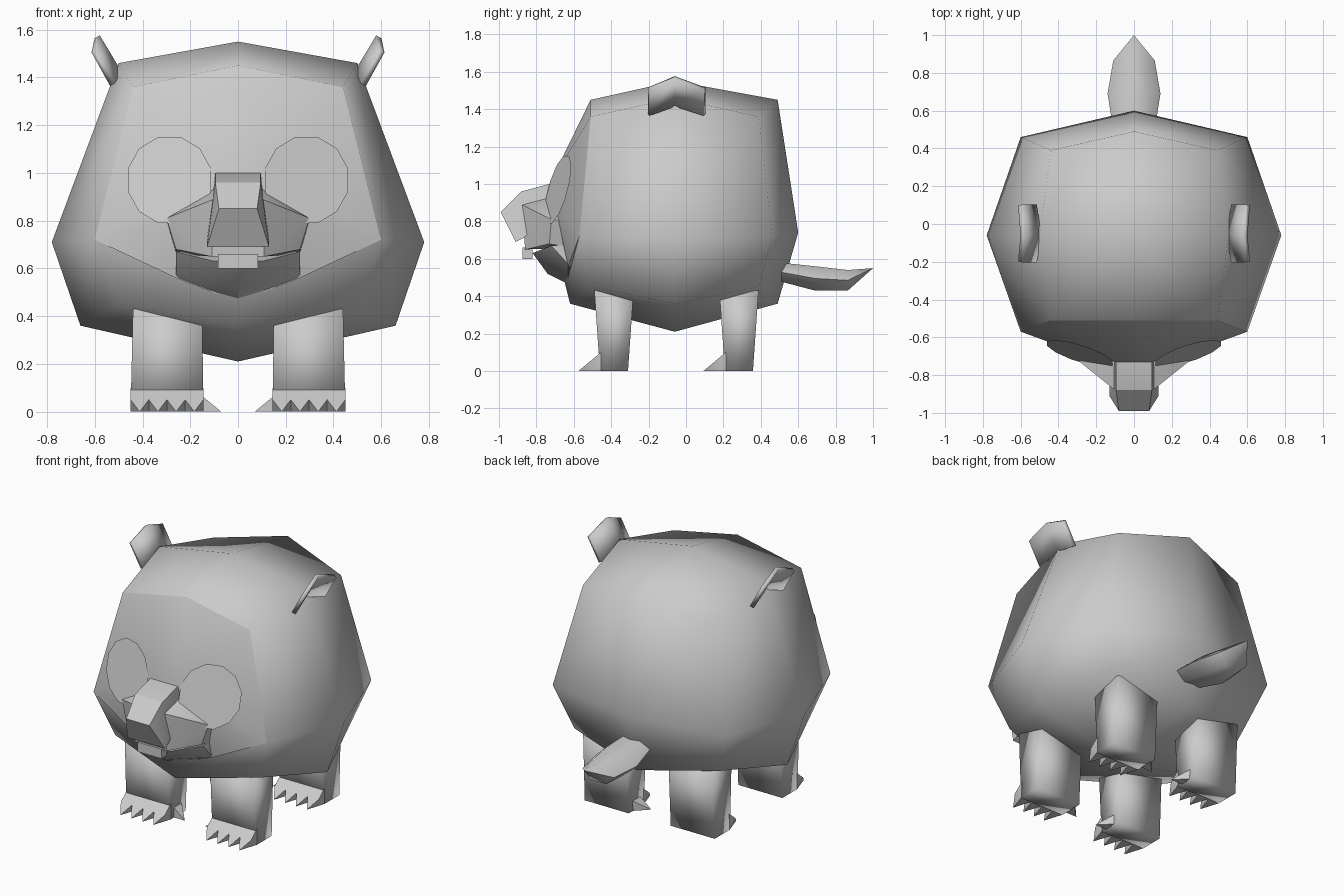
import bpy, bmesh
from math import sin, cos, pi, radians

if "Cube" in bpy.data.objects:
    bpy.data.objects.remove(bpy.data.objects["Cube"])


def finish(name, bm, angle=None):
    bmesh.ops.recalc_face_normals(bm, faces=bm.faces[:])
    me = bpy.data.meshes.new(name)
    bm.to_mesh(me)
    bm.free()
    ob = bpy.data.objects.new(name, me)
    bpy.context.collection.objects.link(ob)
    if angle:
        bpy.ops.object.select_all(action='DESELECT')
        ob.select_set(True)
        bpy.context.view_layer.objects.active = ob
        bpy.ops.object.shade_smooth_by_angle(angle=radians(angle))
    return ob


def mesh(name, verts, faces, angle=None):
    bm = bmesh.new()
    vs = [bm.verts.new(v) for v in verts]
    for f in faces:
        bm.faces.new([vs[i] for i in f])
    return finish(name, bm, angle)


def hull(name, pts, angle=None):
    bm = bmesh.new()
    for p in pts:
        bm.verts.new(p)
    r = bmesh.ops.convex_hull(bm, input=bm.verts[:])
    junk = {g for g in r['geom_interior'] + r['geom_unused'] if isinstance(g, bmesh.types.BMVert)}
    bmesh.ops.delete(bm, geom=list(junk), context='VERTS')
    return finish(name, bm, angle)


def both(pts):
    """Add the mirror image of every point across x = 0."""
    return pts + [(-x, y, z) for x, y, z in pts if x]


# Body: three rings of eight points, quad caps with a pole (a once-divided cube)
def ring(front, fcorner, side, bcorner, back):
    m = lambda p: (-p[0], p[1], p[2])
    return [front, fcorner, side, bcorner, back, m(bcorner), m(side), m(fcorner)]


rings = [
    ring((0, -.62, .36), (.5, -.5, .45), (.66, -.06, .36), (.5, .39, .45), (0, .49, .36)),
    ring((0, -.71, .72), (.6, -.57, .72), (.78, -.06, .71), (.6, .46, .72), (0, .6, .74)),
    ring((0, -.51, 1.45), (.44, -.51, 1.36), (.5, -.06, 1.46), (.44, .39, 1.36), (0, .49, 1.45)),
]
verts = sum(rings, []) + [(0, -.06, .21), (0, -.06, 1.55)]
faces = [(r * 8 + i, r * 8 + (i + 1) % 8, r * 8 + 8 + (i + 1) % 8, r * 8 + 8 + i)
         for r in range(2) for i in range(8)]
for base, pole in ((0, 24), (16, 25)):
    faces += [(pole, base + i, base + i + 1, base + (i + 2) % 8) for i in (0, 2, 4, 6)]
mesh("body", verts, faces, 80)

# Face plate bulging from the body towards the snout
hull("face", both([(.44, -.51, 1.36), (0, -.51, 1.45), (.095, -.73, 1.0), (.3, -.68, .8),
                   (.6, -.57, .72), (.26, -.63, .56), (0, -.63, .46)]), 60)

# Snout, split into upper muzzle and lower jaw
hull("muzzle", both([(.1, -.88, .89), (.3, -.72, .81), (.3, -.6, .8), (.26, -.73, .68),
                     (.11, -.86, .65), (.26, -.6, .66), (.1, -.65, .95)]), 35)
hull("jaw", both([(.26, -.72, .67), (.1, -.82, .63), (.26, -.62, .56), (0, -.74, .52),
                  (0, -.62, .46), (.26, -.58, .68)]), 35)
hull("nose_bridge", both([(.095, -.73, 1.0), (.095, -.88, .96), (.08, -.99, .85),
                          (.13, -.91, .69), (.13, -.87, .71), (.11, -.7, .86),
                          (.095, -.62, 1.0)]), 20)
hull("front_teeth", both([(.083, y, z) for y in (-.82, -.875) for z in (.60, .66)]))

# Legs with four front claws and one inner claw each
def leg(label, s, yc):
    top = [(s * x, yc + y, .43) for x in (.15, .44) for y in (-.105, .105)]
    foot = [(s * x, yc + y, 0) for x in (.145, .45) for y in (-.075, .075)]
    hull(label + "_leg", top + foot, 100)
    w = .305 / 4
    yf = yc - .07
    for i in range(4):
        a, b = s * (.145 + i * w), s * (.145 + (i + 1) * w)
        hull(f"{label}_claw_{i + 1}",
             [(x, y, z) for x in (a, b) for y, z in ((yf, 0), (yf, .1), (yf - .06, .05))]
             + [((a + b) / 2, yc - .19, 0)], 30)
    hull(label + "_inner_claw",
         [(s * .15, yc + y, z) for y in (-.04, .04) for z in (0, .065)] + [(s * .07, yc - .04, 0)])


for s, side in ((1, "left"), (-1, "right")):
    leg("front_" + side, s, -.385)
    leg("hind_" + side, s, .283)

    # Eye: tilted flat twelve-sided disc
    disc = []
    for i in range(12):
        t = 2 * pi * (i + .5) / 12
        dx, dz = .18 * cos(t), .187 * sin(t)
        disc.append((s * (.287 + dx), -.685 + .3 * dx + .25 * dz, .97 + dz))
    mesh("eye_" + side, disc, [range(12)])

    # Ear: thin cupped flap
    ear = [(s * x, y, z) for x, y, z in
           [(.525, -.2, 1.37), (.5, -.06, 1.42), (.525, .1, 1.37),
            (.603, -.2, 1.51), (.59, -.06, 1.57), (.603, .1, 1.51)]]
    ob = mesh("ear_" + side, ear, [(0, 1, 4, 3), (1, 2, 5, 4)], 40)
    mod = ob.modifiers.new("thickness", 'SOLIDIFY')
    mod.thickness = .025
    mod.offset = 0

# Tail: hexagonal loft closing to a tip
tail = []
for y, zc, w, h in ((.5, .53, .11, .05), (.69, .495, .14, .065), (.865, .485, .11, .055)):
    tail += [(w * cos(k * pi / 3), y, zc + h * sin(k * pi / 3) / .866) for k in range(6)]
tail.append((0, 1.0, .55))
tf = [(r * 6 + k, r * 6 + (k + 1) % 6, r * 6 + 6 + (k + 1) % 6, r * 6 + 6 + k)
      for r in range(2) for k in range(6)]
tf += [(12 + k, 12 + (k + 1) % 6, 18) for k in range(6)] + [tuple(range(6))]
mesh("tail", tail, tf, 60)
